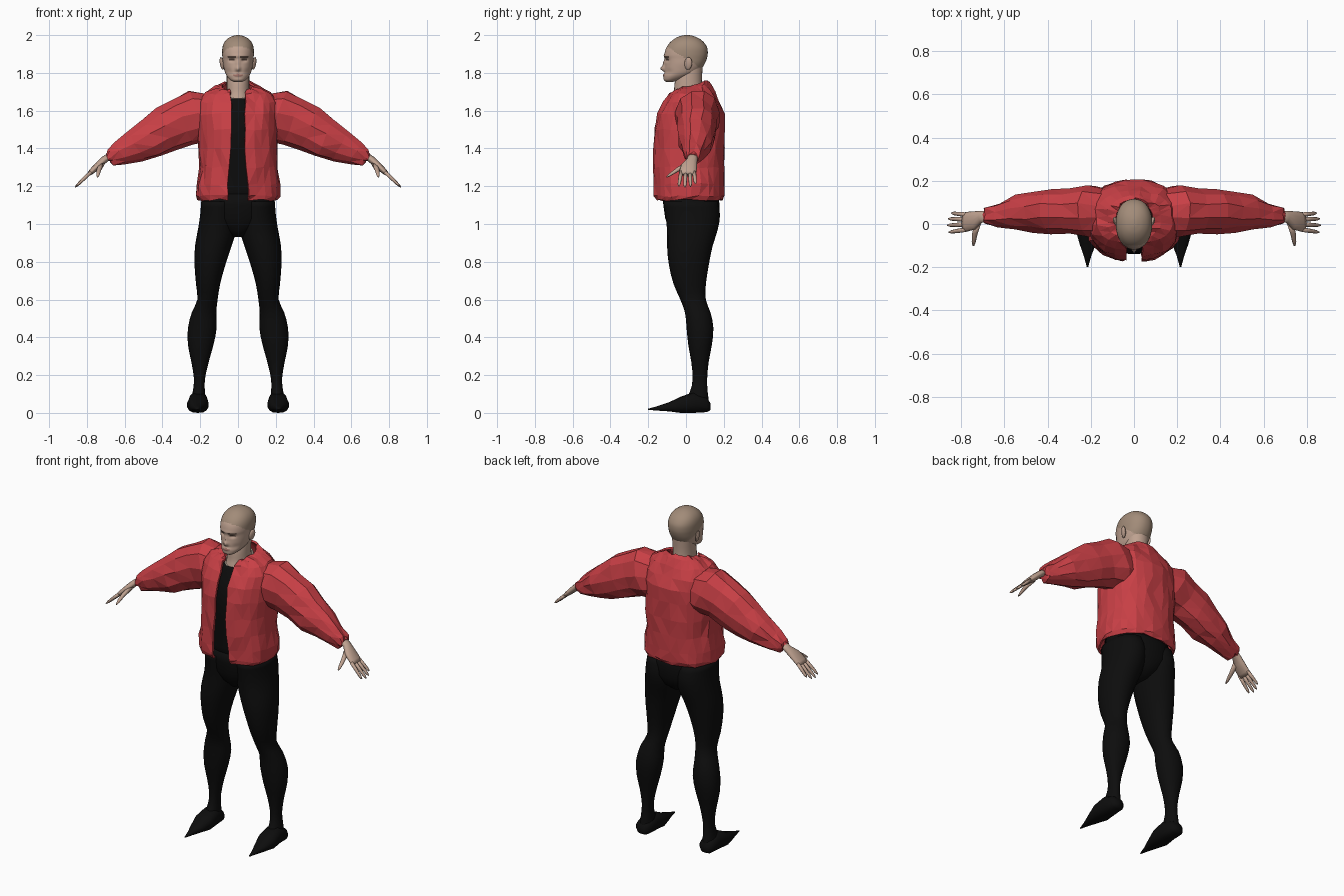
import bpy, bmesh, math, random
from mathutils import Vector

random.seed(4)
cube = bpy.data.objects.get("Cube")
if cube:
    bpy.data.objects.remove(cube, do_unlink=True)


def material(name, r, g, b):
    m = bpy.data.materials.new(name)
    m.use_nodes = True
    m.diffuse_color = (r, g, b, 1)
    node = m.node_tree.nodes["Principled BSDF"]
    node.inputs["Base Color"].default_value = (r, g, b, 1)
    node.inputs["Roughness"].default_value = 0.8
    return m


RED = material("red cloth", 0.58, 0.05, 0.06)
BLACK = material("black cloth", 0.004, 0.004, 0.004)
SKIN = material("skin", 0.52, 0.36, 0.28)
SCALP = material("shaved scalp", 0.36, 0.26, 0.19)
DARK = material("dark brow", 0.10, 0.065, 0.05)
LIP = material("lips", 0.33, 0.16, 0.13)
PALE = material("pale trim", 0.65, 0.55, 0.45)


def spow(t, p):
    return math.copysign(abs(t) ** p, t)


def turn(n):
    return [2 * math.pi * i / n for i in range(n)]


def oval(u0, u1, v0, v1, angles, p=0.95):
    """Rounded outline fitted to a box, starting at the low v side."""
    um, vm, uh, vh = (u0 + u1) / 2, (v0 + v1) / 2, (u1 - u0) / 2, (v1 - v0) / 2
    return [(um + uh * spow(math.sin(a), p), vm - vh * spow(math.cos(a), p)) for a in angles]


def densify(rows, k):
    """Catmull-Rom steps between section rows."""
    out = []
    for i in range(len(rows) - 1):
        a, b = rows[max(i - 1, 0)], rows[i]
        c, d = rows[i + 1], rows[min(i + 2, len(rows) - 1)]
        for s in range(k):
            t = s / k
            out.append([0.5 * (2 * q + (r - o) * t + (2 * o - 5 * q + 4 * r - w) * t * t
                        + (3 * q - o - 3 * r + w) * t ** 3) for o, q, r, w in zip(a, b, c, d)])
    return out + [list(rows[-1])]


def loft(name, rings, mats, closed=True, smooth=True, mirror=False, jitter=0, thick=0, rule=None):
    bm = bmesh.new()
    grid = [[bm.verts.new(Vector(p) + Vector([random.uniform(-jitter, jitter) for _ in range(3)]))
             for p in ring] for ring in rings]
    n = len(grid[0])
    for lo, hi in zip(grid, grid[1:]):
        for i in range(n if closed else n - 1):
            j = (i + 1) % n
            bm.faces.new((lo[i], lo[j], hi[j], hi[i]))
    if closed:
        bm.faces.new(grid[0])
        bm.faces.new(grid[-1])
    if jitter:
        bmesh.ops.triangulate(bm, faces=[f for f in bm.faces if len(f.verts) == 4])
    bmesh.ops.recalc_face_normals(bm, faces=bm.faces[:])
    for f in bm.faces:
        f.smooth = smooth
        if rule:
            f.material_index = rule(f.calc_center_median())
    mesh = bpy.data.meshes.new(name)
    bm.to_mesh(mesh)
    bm.free()
    for m in mats:
        mesh.materials.append(m)
    ob = bpy.data.objects.new(name, mesh)
    bpy.context.collection.objects.link(ob)
    if thick:
        mod = ob.modifiers.new("cloth thickness", "SOLIDIFY")
        mod.thickness, mod.offset = thick, 0
    if mirror:
        ob.modifiers.new("mirror", "MIRROR")
    return ob


def upright(rows, n, p=0.95):
    """Horizontal sections: height, half width, front, back."""
    return [[(x, y, z) for x, y in oval(-h, h, f, b, turn(n), p)] for z, h, f, b in rows]


# Legs: height, inner, outer, front, back
leg = [(1.12, .01, .195, -.12, .165), (1.05, .005, .2, -.11, .18), (.97, .008, .212, -.1, .168),
       (.88, .035, .228, -.1, .14), (.78, .068, .23, -.09, .12), (.68, .095, .222, -.065, .105),
       (.6, .108, .215, -.03, .105), (.53, .115, .245, -.005, .13), (.45, .113, .265, .003, .145),
       (.36, .13, .265, .012, .137), (.27, .155, .247, .028, .12), (.18, .175, .233, .035, .112),
       (.11, .175, .24, .02, .115), (.03, .165, .255, -.03, .125)]
loft("legs", [[(x, y, z) for x, y in oval(i, o, f, b, turn(20))]
              for z, i, o, f, b in densify(leg, 2)], [BLACK], mirror=True)

# Pointed feet: y, inner, outer, bottom, top
foot = [(.13, .19, .235, .015, .05), (.11, .168, .257, .004, .08), (.04, .16, .262, 0, .11),
        (-.03, .156, .27, 0, .085), (-.09, .175, .253, .008, .056), (-.15, .198, .232, .012, .036),
        (-.2, .212, .218, .016, .022)]
loft("feet", [[(x, y, z) for x, z in oval(i, o, b, t, turn(14), .8)] for y, i, o, b, t in foot],
     [BLACK], mirror=True)

# Hips and shirt
hips = [(.93, .03, -.05, .1), (.97, .1, -.085, .15), (1.03, .19, -.11, .175),
        (1.1, .195, -.12, .178), (1.16, .19, -.125, .17)]
loft("hips", upright(hips, 28), [BLACK])
shirt = [(1.1, .18, -.12, .16), (1.3, .17, -.13, .17), (1.45, .175, -.14, .17),
         (1.56, .17, -.125, .16), (1.63, .12, -.097, .13), (1.665, .07, -.08, .1)]
loft("shirt", upright(densify(shirt, 2), 28), [BLACK])

# Open jacket: height, half width, front, back, half opening, collar tilt
jacket = [(1.13, .205, -.155, .185, .055, 0), (1.15, .215, -.165, .195, .052, 0),
          (1.21, .216, -.165, .195, .05, 0), (1.3, .2, -.168, .198, .045, 0),
          (1.4, .2, -.168, .2, .038, 0), (1.5, .205, -.163, .2, .034, 0),
          (1.58, .213, -.145, .195, .032, 0), (1.64, .208, -.112, .175, .035, 0),
          (1.69, .175, -.085, .145, .038, .05), (1.715, .12, -.07, .125, .04, .2),
          (1.728, .08, -.062, .112, .042, .3)]
rings = []
for z, h, f, b, gap, tilt in jacket:
    p = .85
    a0 = math.asin((gap / h) ** (1 / p))
    angles = [a0 + (2 * math.pi - 2 * a0) * i / 25 for i in range(26)]
    rings.append([(x, y, z + tilt * (y - .02)) for x, y in oval(-h, h, f, b, angles, p)])
loft("jacket_body", rings, [RED], closed=False, smooth=False, jitter=.006, thick=.012)

# Sleeves: x, bottom, top, front, back
sleeve = [(.12, 1.47, 1.69, -.05, .16), (.2, 1.44, 1.705, -.06, .185), (.29, 1.425, 1.665, -.045, .165),
          (.38, 1.39, 1.615, -.045, .165), (.46, 1.355, 1.555, -.04, .155),
          (.54, 1.335, 1.495, -.025, .13), (.62, 1.317, 1.435, -.015, .1),
          (.675, 1.31, 1.39, -.005, .078), (.69, 1.325, 1.375, .003, .068)]
loft("sleeves", [[(x + .45 * (z - (b + t) / 2), y, z) for y, z in oval(f, k, b, t, turn(11))]
                 for x, b, t, f, k in sleeve], [RED], smooth=False, mirror=True, jitter=.007)

# Hands: sections spanned by two axes, rows of centre and two radii
ALONG, ACROSS, NORMAL = Vector((.68, 0, -.73)), Vector((0, 1, 0)), Vector((.73, 0, .68))


def limb(name, rows, axis, n=8):
    loft(name, [[Vector(r[:3]) + axis * (r[3] * math.cos(a)) + NORMAL * (r[4] * math.sin(a))
                 for a in turn(n)] for r in rows], [SKIN], mirror=True)


limb("palms", [(.66, .035, 1.37, .026, .02), (.705, .033, 1.343, .027, .019),
               (.735, .017, 1.315, .042, .019), (.775, .01, 1.278, .046, .015),
               (.79, .009, 1.263, .043, .01)], ACROSS, 12)
thumb = [(.722, .005, 1.315, .018, .014), (.736, -.045, 1.288, .014, .012),
         (.741, -.082, 1.263, .01, .009), (.743, -.102, 1.25, .004, .004)]
limb("thumbs", thumb, ALONG)
fingers = {"index": (-.026, -.038, .92), "middle": (-.002, -.006, 1),
           "ring": (.021, .024, .95), "little": (.043, .05, .78)}
for label, (base, tip, reach) in fingers.items():
    rows = []
    for t, r in ((0, .0105), (.45, .01), (.85, .008), (1, .003)):
        s = t * reach
        rows.append((.777 + .086 * s, base + (tip - base) * t, 1.276 - .082 * s, r, r * .9))
    limb(label + "_fingers", rows, ACROSS)

# Neck and pale neckline trim
neck = [(1.6, .1, -.085, .1), (1.66, .068, -.074, .09), (1.7, .061, -.064, .088),
        (1.76, .06, -.058, .084), (1.85, .062, -.03, .09)]
loft("neck", upright(densify(neck, 3), 24), [SKIN])
bpy.ops.mesh.primitive_torus_add(major_segments=28, minor_segments=6, major_radius=.07,
                                 minor_radius=.005, location=(0, .01, 1.69), rotation=(.35, 0, 0))
trim = bpy.context.object
trim.name = "neckline_trim"
trim.scale = (1, 1.25, 1)
trim.data.materials.append(PALE)

# Head sections, then soft bumps (x, z, width, height, depth) for the face
head = [(1.752, .022, -.105, -.07), (1.762, .04, -.117, -.03), (1.78, .057, -.118, .02),
        (1.8, .068, -.115, .06), (1.825, .075, -.113, .085), (1.85, .08, -.111, .1),
        (1.875, .082, -.112, .11), (1.9, .084, -.114, .115), (1.93, .083, -.106, .113),
        (1.955, .076, -.09, .1), (1.975, .062, -.069, .08), (1.99, .041, -.044, .053),
        (1.998, .018, -.018, .028), (2, .004, 0, .01)]
bumps = [(0, 1.822, .011, .013, -.02), (0, 1.848, .008, .022, -.011), (0, 1.787, .022, .007, -.005),
         (0, 1.889, .05, .008, -.004), (0, 1.803, .03, .006, .003)]
for side in (-1, 1):
    bumps += [(side * .033, 1.867, .015, .009, .011), (side * .05, 1.805, .016, .016, .005)]
rings = []
for ring in upright(densify(head, 5), 64, .92):
    row = []
    for x, y, z in ring:
        if y < -.02:
            fade = min(1, (-.02 - y) / .05)
            y += fade * sum(d * math.exp(-((x - bx) / w) ** 2 - ((z - bz) / h) ** 2)
                            for bx, bz, w, h, d in bumps)
        row.append((x, y, z))
    rings.append(row)


def head_colour(c):
    ax = abs(c.x)
    if c.z > 1.875 - .65 * c.y:
        return 1
    if c.y < -.05:
        if .012 < ax < .055 and abs(c.z - 1.887 + .1 * abs(ax - .035)) < .005:
            return 2
        if abs(ax - .033) < .014 and abs(c.z - 1.868) < .005:
            return 2
        if ax < .027 and abs(c.z - 1.787) < .007 - .1 * ax:
            return 3
    return 0


loft("head", rings, [SKIN, SCALP, DARK, LIP], rule=head_colour)

# Ears
for side, label in ((1, "left"), (-1, "right")):
    bpy.ops.mesh.primitive_uv_sphere_add(segments=14, ring_count=8, radius=1,
                                         location=(side * .085, .012, 1.85),
                                         rotation=(-.15, side * .15, side * -.3))
    ear = bpy.context.object
    ear.name = label + "_ear"
    ear.scale = (.01, .021, .034)
    ear.data.materials.append(SKIN)
    bpy.ops.object.shade_smooth_by_angle()
